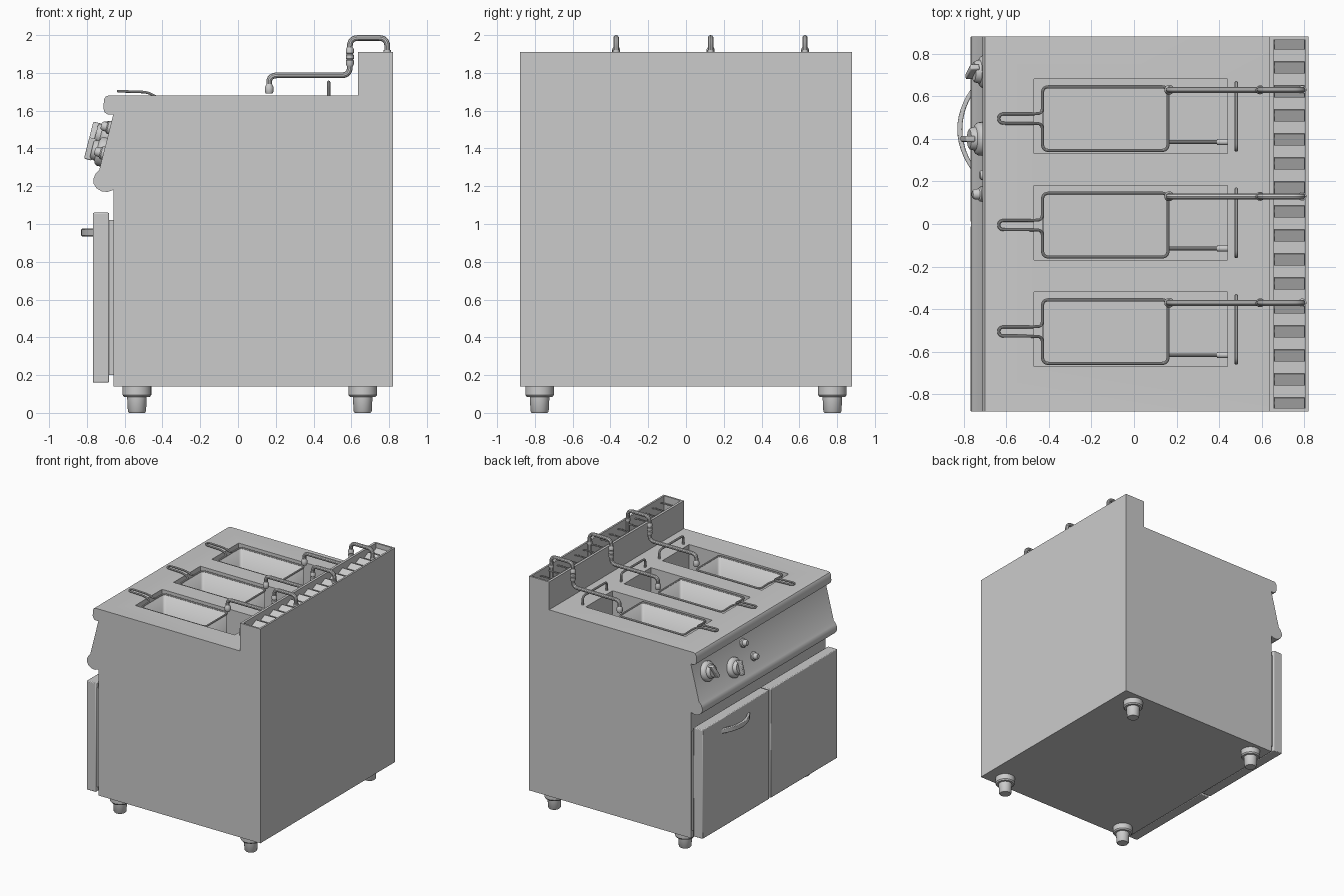
import bpy, bmesh, math
from mathutils import Vector, Matrix

if "Cube" in bpy.data.objects:
    bpy.data.objects.remove(bpy.data.objects["Cube"])


def finish(name, bm, bevel=0.0):
    bmesh.ops.recalc_face_normals(bm, faces=bm.faces)
    me = bpy.data.meshes.new(name)
    bm.to_mesh(me)
    bm.free()
    ob = bpy.data.objects.new(name, me)
    bpy.context.collection.objects.link(ob)
    if bevel:
        m = ob.modifiers.new("bevel", "BEVEL")
        m.width, m.segments, m.limit_method = bevel, 2, "ANGLE"
    return ob


def box(name, lo, hi, bevel=0.0, rot=None):
    bm = bmesh.new()
    lo, hi = Vector(lo), Vector(hi)
    mat = Matrix.Translation((lo + hi) / 2)
    if rot:
        mat = mat @ rot
    bmesh.ops.create_cube(bm, size=1, matrix=mat @ Matrix.Diagonal((*(hi - lo), 1)))
    return finish(name, bm, bevel)


def prism(name, pts, axis, lo, hi, bevel=0.0):
    """Extrude a 2D outline: axis y takes (x, z) points, axis z takes (x, y)."""
    bm = bmesh.new()
    face = bm.faces.new([bm.verts.new((p, lo, q) if axis == "y" else (p, q, lo)) for p, q in pts])
    new = bmesh.ops.extrude_face_region(bm, geom=[face])["geom"]
    d = (0, hi - lo, 0) if axis == "y" else (0, 0, hi - lo)
    bmesh.ops.translate(bm, vec=d, verts=[v for v in new if isinstance(v, bmesh.types.BMVert)])
    return finish(name, bm, bevel)


def lathe(name, base, direction, profile, seg=32):
    """Stack of (radius, height) rings along a direction, capped at both ends."""
    bm = bmesh.new()
    q = Vector(direction).to_track_quat("Z", "Y")
    rings = []
    for r, h in profile:
        rings.append([bm.verts.new(Vector(base) + q @ Vector((r * math.cos(a), r * math.sin(a), h)))
                      for a in (2 * math.pi * i / seg for i in range(seg))])
    for a, b in zip(rings, rings[1:]):
        for i in range(seg):
            j = (i + 1) % seg
            bm.faces.new((a[i], a[j], b[j], b[i]))
    bm.faces.new(rings[0])
    bm.faces.new(rings[-1])
    return finish(name, bm)


def fillet(pts, r, closed=False, steps=6):
    pts = [Vector(p) for p in pts]
    out = []
    for i, p in enumerate(pts):
        if not closed and i in (0, len(pts) - 1):
            out.append(p)
            continue
        a, b = pts[i - 1] - p, pts[(i + 1) % len(pts)] - p
        s = p + a.normalized() * min(r, a.length * 0.45)
        e = p + b.normalized() * min(r, b.length * 0.45)
        for k in range(steps + 1):
            t = k / steps
            out.append(s * (1 - t) ** 2 + p * 2 * t * (1 - t) + e * t * t)
    return out


def tube(name, pts, radius, bend, closed=False):
    path = fillet(pts, bend, closed)
    cu = bpy.data.curves.new(name + "_path", "CURVE")
    cu.dimensions = "3D"
    cu.bevel_depth, cu.bevel_resolution, cu.use_fill_caps = radius, 3, True
    sp = cu.splines.new("POLY")
    sp.points.add(len(path) - 1)
    for pt, co in zip(sp.points, path):
        pt.co = (*co, 1)
    sp.use_cyclic_u = closed
    tmp = bpy.data.objects.new(name + "_path", cu)
    me = bpy.data.meshes.new_from_object(tmp)
    bpy.data.objects.remove(tmp)
    ob = bpy.data.objects.new(name, me)
    bpy.context.collection.objects.link(ob)
    return ob


def cut(ob, cutters):
    for c in cutters:
        m = ob.modifiers.new("cut", "BOOLEAN")
        m.operation, m.solver, m.object = "DIFFERENCE", "EXACT", c
    bpy.context.view_layer.update()
    dg = bpy.context.evaluated_depsgraph_get()
    me = bpy.data.meshes.new_from_object(ob.evaluated_get(dg))
    ob.modifiers.clear()
    ob.data = me


W = 0.88
WELLS = (0.505, 0.005, -0.495)

# Cabinet with the sloped control console in its side profile
cabinet = prism("cabinet", [(0.82, 0.14), (0.82, 1.58), (-0.66, 1.58), (-0.735, 1.285), (-0.755, 1.265),
                            (-0.765, 1.24), (-0.765, 1.215), (-0.75, 1.19), (-0.72, 1.172), (-0.69, 1.17),
                            (-0.66, 1.18), (-0.66, 0.14)], "y", -W, W)
# Worktop with rounded front edge
worktop = prism("worktop", [(0.82, 1.58), (0.82, 1.68), (-0.685, 1.68), (-0.7, 1.675), (-0.71, 1.66),
                            (-0.712, 1.61), (-0.705, 1.59), (-0.69, 1.58)], "y", -W, W)
# Rear upstand with open trough
upstand = box("rear_upstand", (0.635, -W, 1.68), (0.82, W, 1.91))

# Cut the wells and the trough
wells = [box("well_cutter", (-0.47, c - 0.175, 1.18), (0.44, c + 0.175, 2)) for c in WELLS]
trough = box("trough_cutter", (0.655, -0.865, 1.79), (0.805, 0.865, 2.1))
cut(cabinet, wells)
cut(worktop, wells)
cut(upstand, [trough])
for c in wells + [trough]:
    bpy.data.objects.remove(c)

# Louvre slats in the trough
for i in range(16):
    y = 0.848 - i * 0.1127
    box("vent_slat", (0.657, y - 0.032, 1.855), (0.803, y + 0.032, 1.863), 0.003,
        Matrix.Rotation(math.radians(25), 4, "X"))

# Doors, backing panel and bowed handle
box("door_backing", (-0.69, -0.865, 0.2), (-0.655, 0.865, 1.02))
for s in (-1, 1):
    box("door", (-0.768, min(s * 0.008, s * W), 0.16), (-0.683, max(s * 0.008, s * W), 1.06), 0.006)
arc = [(t / 12 * 2 - 1) for t in range(13)]
outer = [(-0.83 + 0.065 * t * t, 0.445 + 0.19 * t) for t in arc]
inner = [(-0.806 + 0.045 * t * t, 0.445 + 0.16 * t) for t in reversed(arc)]
prism("door_handle", outer + inner, "z", 0.935, 0.975, 0.005)

# Feet
for x in (-0.535, 0.66):
    for y in (-0.775, 0.775):
        lathe("foot", (x, y, 0), (0, 0, 1), [(0.042, 0), (0.048, 0.008), (0.052, 0.085), (0.068, 0.085),
                                             (0.076, 0.095), (0.076, 0.145)])

# Control knobs on the sloped panel
N = Vector((-0.97, 0, 0.243)).normalized()


def on_panel(y, z):
    return Vector((-0.735 + (z - 1.285) * 0.254, y, z))


for y, z, turn in ((0.715, 1.465, 25), (0.40, 1.38, 0)):
    p = on_panel(y, z)
    lathe("knob", p - N * 0.01, N, [(0.078, 0), (0.078, 0.03), (0.07, 0.042), (0.056, 0.048), (0.05, 0.07),
                                    (0.044, 0.075)])
    grip = box("knob_grip", (-0.014, -0.058, 0.05), (0.014, 0.058, 0.093), 0.006)
    frame = Matrix((Vector((0, 1, 0)), N.cross(Vector((0, 1, 0))), N)).transposed()
    if frame.determinant() < 0:
        frame.col[0] = -frame.col[0]
    grip.data.transform(Matrix.Translation(p) @ frame.to_4x4() @ Matrix.Rotation(math.radians(turn), 4, "Z"))
for y, z in ((0.14, 1.375), (0.23, 1.51)):
    lathe("indicator_button", on_panel(y, z) - N * 0.01, N,
          [(0.035, 0), (0.035, 0.022), (0.026, 0.028), (0.024, 0.048), (0.016, 0.058)], 24)

for c in WELLS:
    b = c - 0.01
    # Basket shell
    bm = bmesh.new()
    loop = fillet([(-0.43, b - 0.15, 1.25), (0.16, b - 0.15, 1.25), (0.16, b + 0.15, 1.25),
                   (-0.43, b + 0.15, 1.25)], 0.03, True)
    low = [bm.verts.new(p) for p in loop]
    top = [bm.verts.new((p.x, p.y, 1.665)) for p in loop]
    for i in range(len(loop)):
        j = (i + 1) % len(loop)
        bm.faces.new((low[i], low[j], top[j], top[i]))
    bm.faces.new(low[::-1])
    basket = finish("basket", bm)
    basket.modifiers.new("wall", "SOLIDIFY").thickness = 0.008
    # Rim wire running out into the handle loop
    tube("basket_rim_and_handle", [
        (-0.43, b + 0.15, 1.667), (0.16, b + 0.15, 1.667), (0.16, b - 0.15, 1.667), (-0.43, b - 0.15, 1.667),
        (-0.43, b - 0.024, 1.672), (-0.48, b - 0.022, 1.698), (-0.635, b - 0.022, 1.703),
        (-0.635, b + 0.022, 1.703), (-0.48, b + 0.022, 1.698), (-0.43, b + 0.024, 1.672)], 0.007, 0.03, True)
    # Drain rod inside the well
    tube("drain_rod", [(0.16, c - 0.12, 1.3), (0.44, c - 0.12, 1.3)], 0.01, 0.01)
    lathe("drain_collar", (0.39, c - 0.12, 1.3), (1, 0, 0), [(0.015, 0), (0.015, 0.05)], 16)
    # Wire stop behind the well
    tube("wire_stop", [(0.48, c - 0.157, 1.67), (0.48, c - 0.157, 1.75), (0.48, c + 0.157, 1.75),
                       (0.48, c + 0.157, 1.67)], 0.009, 0.03)
    # Swivel filling tap
    y = c + 0.125
    tube("tap_pipe", [(0.79, y, 1.79), (0.79, y, 1.985), (0.592, y, 1.985), (0.592, y, 1.787),
                      (0.165, y, 1.787), (0.165, y, 1.71)], 0.015, 0.045)
    lathe("tap_joint", (0.592, y, 1.835), (0, 0, 1), [(0.016, 0), (0.021, 0.01), (0.021, 0.03), (0.017, 0.035),
          (0.021, 0.04), (0.021, 0.06), (0.017, 0.065), (0.021, 0.07), (0.021, 0.09), (0.016, 0.1)], 20)
    lathe("tap_nozzle", (0.165, y, 1.69), (0, 0, 1), [(0.018, 0), (0.023, 0.012), (0.023, 0.035), (0.015, 0.05)], 20)
    lathe("tap_base", (0.79, y, 1.9), (0, 0, 1), [(0.02, 0), (0.02, 0.02)], 20)

# Smooth shading with sharp edges kept
bpy.ops.object.select_all(action="SELECT")
bpy.context.view_layer.objects.active = cabinet
bpy.ops.object.shade_smooth_by_angle(angle=math.radians(35))
